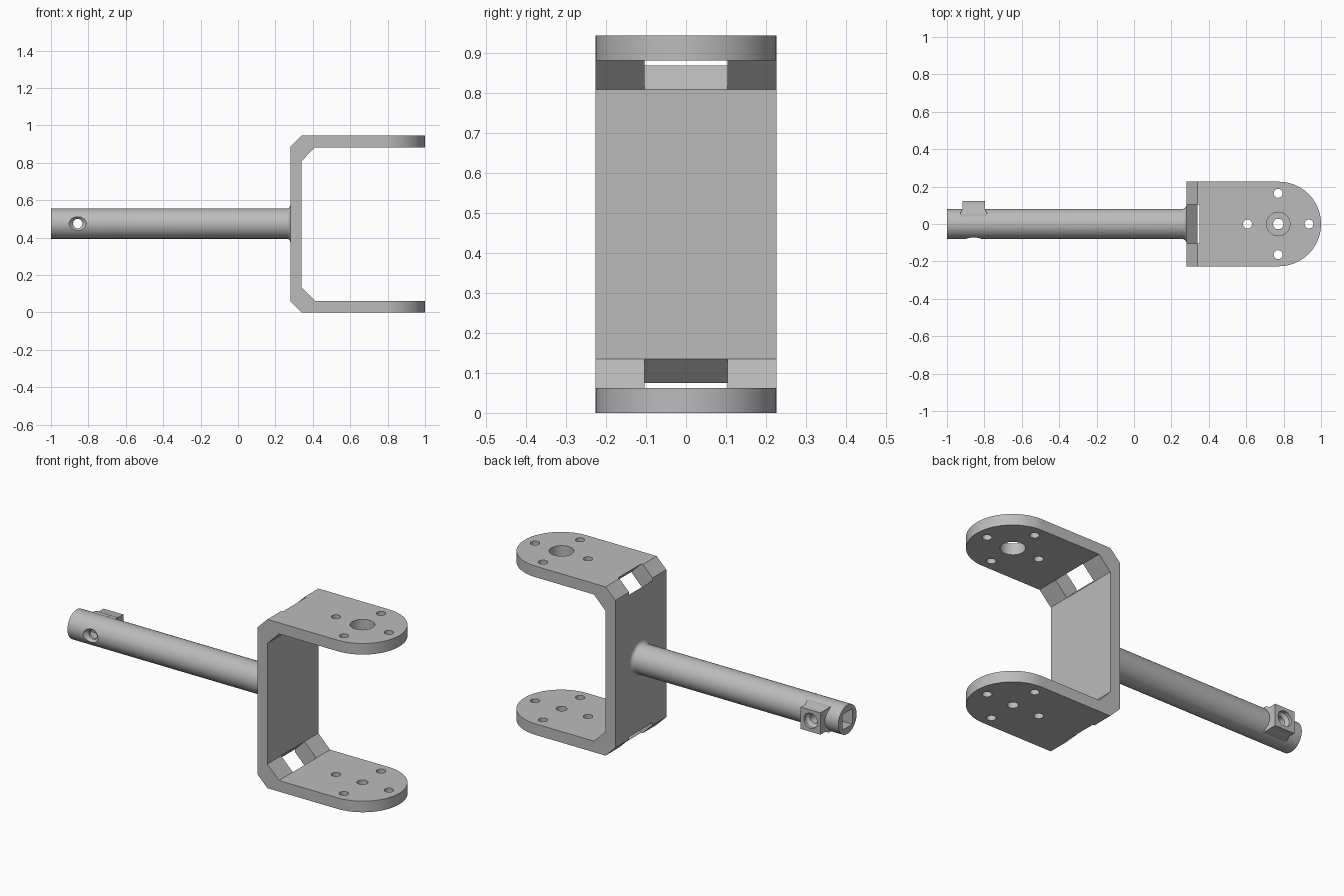
import bpy, bmesh, math
from mathutils import Vector

if "Cube" in bpy.data.objects:
    bpy.data.objects.remove(bpy.data.objects["Cube"])

steel = bpy.data.materials.new("plain grey")
steel.use_nodes = True
GREY = (0.5, 0.5, 0.5, 1)
steel.diffuse_color = GREY
steel.node_tree.nodes["Principled BSDF"].inputs["Base Color"].default_value = GREY

H, T, W = 0.945, 0.06, 0.226        # fork height, plate thickness, half width
MID = 0.475                         # shaft axis height
PIVOT = 0.774                       # centre of the rounded plate ends
BOLT = -0.857                       # bolt position along the shaft


def loft(name, rings):
    """Closed solid skinned through rings of equal point count."""
    bm = bmesh.new()
    loops = [[bm.verts.new(p) for p in ring] for ring in rings]
    n = len(loops[0])
    for a, b in zip(loops, loops[1:]):
        for i in range(n):
            j = (i + 1) % n
            bm.faces.new((a[i], a[j], b[j], b[i]))
    bm.faces.new(loops[0][::-1])
    bm.faces.new(loops[-1])
    bmesh.ops.recalc_face_normals(bm, faces=bm.faces)
    mesh = bpy.data.meshes.new(name)
    bm.to_mesh(mesh)
    bm.free()
    mesh.materials.append(steel)
    obj = bpy.data.objects.new(name, mesh)
    bpy.context.collection.objects.link(obj)
    return obj


def ring(axis, along, radius, centre=(0, 0), n=48, turn=0.0):
    """Regular polygon across an axis; centre gives the other two coordinates."""
    pts = []
    for i in range(n):
        t = 2 * math.pi * i / n + turn
        p = [centre[0] + radius * math.cos(t), centre[1] + radius * math.sin(t)]
        p.insert(axis, along)
        pts.append(Vector(p))
    return pts


def square(axis, along, half, centre):
    return ring(axis, along, half * math.sqrt(2), centre, 4, math.pi / 4)


def combine(target, tool, operation):
    bpy.context.view_layer.objects.active = target
    mod = target.modifiers.new(operation.lower(), 'BOOLEAN')
    mod.operation, mod.object, mod.solver = operation, tool, 'EXACT'
    bpy.ops.object.modifier_apply(modifier=mod.name)
    bpy.data.objects.remove(tool)


def smooth(obj):
    bpy.ops.object.select_all(action='DESELECT')
    obj.select_set(True)
    bpy.context.view_layer.objects.active = obj
    bpy.ops.object.shade_smooth_by_angle(angle=math.radians(30))


# Fork: C-shaped profile with chamfered corners
half_profile = [(1.0, 0), (0.34, 0), (0.28, T)]
inner_half = [(0.34, 0.135), (0.412, T + 0.002), (1.0, T + 0.002)]
flip = lambda pts: [(x, H - z) for x, z in reversed(pts)]
outline = half_profile + flip(half_profile) + flip(inner_half) + inner_half
fork = loft("fork", [[Vector((x, y, z)) for x, z in outline] for y in (-W, W)])

# Rounded plate ends
plan = [(0.0, W), (0.0, -W)] + [
    (PIVOT + W * math.cos(a), W * math.sin(a))
    for a in (math.pi * (i / 40 - 0.5) for i in range(41))]
combine(fork, loft("plan_cutter", [[Vector((x, y * 1.0001, z)) for x, y in plan]
                                   for z in (-0.1, H + 0.1)]), 'INTERSECT')

# Diagonal slots through the two corners
for top in (False, True):
    slot = [(0.34 + 0.05, 0.135 + 0.05), (0.34 - 0.1, 0.135 - 0.1),
            (0.412 - 0.1, 0.062 - 0.1), (0.412 + 0.05, 0.062 + 0.05)]
    slot = flip(slot) if top else slot
    combine(fork, loft("slot_cutter", [[Vector((x, y, z)) for x, z in slot]
                                       for y in (-0.104, 0.104)]), 'DIFFERENCE')

# Bolt circle through both plates, and centre holes of two sizes
for dx, dy in ((1, 0), (-1, 0), (0, 1), (0, -1)):
    c = (PIVOT - 0.003 + dx * 0.164, dy * 0.164)
    combine(fork, loft("hole_cutter", [ring(2, z, 0.024, c, 24) for z in (-0.1, H + 0.1)]),
            'DIFFERENCE')
for z0, z1, r in ((-0.1, 0.2, 0.028), (0.7, H + 0.1, 0.063)):
    combine(fork, loft("hole_cutter", [ring(2, z, r, (PIVOT - 0.003, 0), 40) for z in (z0, z1)]),
            'DIFFERENCE')
smooth(fork)

# Shaft with a concave fillet where it meets the fork
R, F = 0.081, 0.02
rings = [ring(0, -1.0, R, (0, MID))]
for i in range(6):
    a = math.pi / 2 * i / 5
    rings.append(ring(0, 0.28 - F + F * math.sin(a), R + F * (1 - math.cos(a)), (0, MID)))
rings.append(ring(0, 0.3, R + F, (0, MID)))
shaft = loft("shaft", rings)

# Square boss on the back of the shaft, flared at its foot
boss = loft("boss", [square(1, y, h, (BOLT, MID))
                     for y, h in ((0.0, 0.07), (0.06, 0.07), (0.08, 0.061), (0.122, 0.061))])
combine(shaft, boss, 'UNION')

# Square socket in the free end
combine(shaft, loft("socket_cutter", [square(0, x, 0.043, (0, MID)) for x in (-1.1, -0.7)]),
        'DIFFERENCE')

# Cross hole, countersunk on both sides
bore = [(-0.1, 0.065), (-0.06, 0.025), (0.09, 0.025), (0.105, 0.042), (0.2, 0.042)]
combine(shaft, loft("bore_cutter", [ring(1, y, r, (BOLT, MID), 32) for y, r in bore]),
        'DIFFERENCE')
smooth(shaft)
